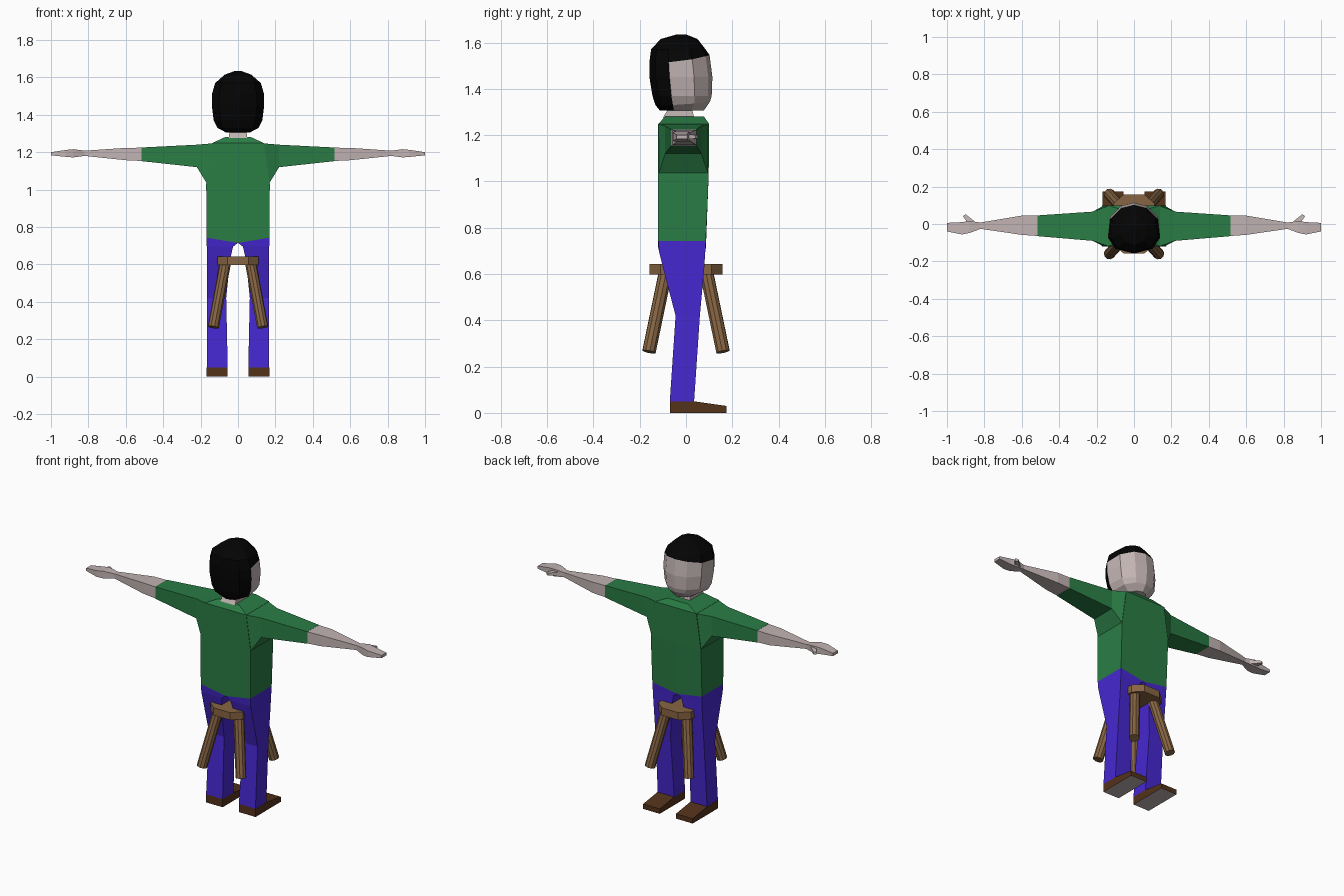
import bpy, bmesh, math
from mathutils import Vector

if "Cube" in bpy.data.objects:
    bpy.data.objects.remove(bpy.data.objects["Cube"])


def material(name, rgb):
    m = bpy.data.materials.new(name)
    m.diffuse_color = (*[(c / 255) ** 2.2 for c in rgb], 1)
    m.use_nodes = True
    m.node_tree.nodes["Principled BSDF"].inputs["Base Color"].default_value = m.diffuse_color
    return m


GREEN = material("shirt green", (46, 124, 71))
BLUE = material("trouser blue", (72, 44, 208))
SKIN = material("pale skin", (192, 178, 177))
BLACK = material("hair black", (12, 12, 12))
SHOE = material("shoe brown", (84, 53, 32))
WOOD = material("stool wood", (134, 101, 69))


def loft(name, rings, mats, rule=None):
    """Skin a list of equal-length rings and cap both ends."""
    bm = bmesh.new()
    vs = [[bm.verts.new(p) for p in r] for r in rings]
    n = len(rings[0])
    for a, b in zip(vs, vs[1:]):
        for i in range(n):
            j = (i + 1) % n
            bm.faces.new((a[i], a[j], b[j], b[i]))
    bm.faces.new(vs[0])
    bm.faces.new(vs[-1])
    bmesh.ops.recalc_face_normals(bm, faces=bm.faces)
    if rule:
        for f in bm.faces:
            f.material_index = rule(f.calc_center_median(), f.normal)
    me = bpy.data.meshes.new(name)
    bm.to_mesh(me)
    bm.free()
    for m in mats:
        me.materials.append(m)
    ob = bpy.data.objects.new(name, me)
    bpy.context.collection.objects.link(ob)
    return ob


def zrect(x0, x1, y0, y1, z0, z1=None):
    """Rectangle across z; z0 at the x0 side, z1 at the x1 side."""
    z1 = z0 if z1 is None else z1
    return [(x0, y0, z0), (x1, y0, z1), (x1, y1, z1), (x0, y1, z0)]


def xrect(s, x, y0, y1, z0, z1, xtop=None):
    xt = x if xtop is None else xtop
    return [(s * x, y0, z0), (s * x, y1, z0), (s * xt, y1, z1), (s * xt, y0, z1)]


# shirt body, with a hem that dips in the middle
def body_ring(x, y0, y1, z, dip=0.0):
    return [(-x, y0, z), (0, y0, z - dip), (x, y0, z),
            (x, y1, z), (0, y1, z - dip), (-x, y1, z)]


loft("shirt", [body_ring(0.168, -0.12, 0.086, 0.743, 0.028),
               body_ring(0.17, -0.12, 0.098, 1.03),
               body_ring(0.14, -0.12, 0.1, 1.248),
               body_ring(0.07, -0.09, 0.078, 1.28)], [GREEN])

# neck
loft("neck", [zrect(-0.05, 0.05, -0.1, 0.035, 1.275),
              zrect(-0.042, 0.042, -0.06, 0.02, 1.34)], [SKIN])

# head with hair painted on the back and crown
HALF = [(0, 1), (0.5, 0.87), (0.92, 0.42), (1, -0.36), (0.72, -0.8), (0, -1)]
OUTLINE = HALF + [(-x, y) for x, y in HALF[-2:0:-1]]


def head_ring(hx, hy, cy, z, tilt=0.0):
    return [(x * hx, cy + y * hy, z + tilt * max(0, y)) for x, y in OUTLINE]


loft("head", [head_ring(0.065, 0.095, -0.018, 1.306),
              head_ring(0.11, 0.118, -0.014, 1.33, 0.015),
              head_ring(0.13, 0.128, -0.017, 1.37),
              head_ring(0.14, 0.136, -0.022, 1.45),
              head_ring(0.138, 0.13, -0.028, 1.515, 0.03),
              head_ring(0.122, 0.118, -0.033, 1.57),
              head_ring(0.07, 0.08, -0.03, 1.615),
              head_ring(0.015, 0.02, -0.02, 1.635)], [BLACK, SKIN],
     lambda c, n: int((c.y > -0.066 and c.z < 1.51) or n.z < -0.95))

for s, side in ((-1, "left"), (1, "right")):
    # sleeve flaring into the torso
    loft(side + "_sleeve", [xrect(s, 0.165, -0.119, 0.097, 1.03, 1.247, 0.138),
                            xrect(s, 0.22, -0.09, 0.066, 1.12, 1.24),
                            xrect(s, 0.515, -0.065, 0.046, 1.152, 1.225)], [GREEN])
    # forearm and flat hand
    loft(side + "_forearm", [xrect(s, 0.515, -0.064, 0.045, 1.153, 1.224),
                             xrect(s, 0.6, -0.058, 0.045, 1.157, 1.223),
                             xrect(s, 0.82, -0.026, 0.008, 1.18, 1.208),
                             xrect(s, 0.88, -0.048, 0.016, 1.172, 1.216),
                             xrect(s, 0.92, -0.056, 0.01, 1.175, 1.212),
                             xrect(s, 1.0, -0.04, 0.006, 1.183, 1.2)], [SKIN])
    # thumb
    loft(side + "_thumb", [[(s * 0.845, 0.008, z) for z in (1.182, 1.206)]
                           + [(s * 0.885, 0.0, z) for z in (1.206, 1.182)],
                           [(s * 0.9, 0.052, z) for z in (1.185, 1.2)]
                           + [(s * 0.915, 0.042, z) for z in (1.2, 1.185)]], [SKIN])
    # trouser leg, arching up to the crotch
    loft(side + "_leg", [zrect(s * 0.055, s * 0.167, -0.07, 0.035, 0.05),
                         zrect(s * 0.063, s * 0.165, -0.045, 0.06, 0.42),
                         zrect(s * 0.042, s * 0.166, -0.1, 0.079, 0.63),
                         zrect(s * 0.026, s * 0.167, -0.116, 0.083, 0.695),
                         zrect(0, s * 0.168, -0.12, 0.086, 0.715, 0.743)], [BLUE])
    # shoe with sloping toe and pale sole
    loft(side + "_shoe", [[(s * x, -0.07, 0), (s * x, 0.175, 0), (s * x, 0.175, 0.03),
                           (s * x, 0.035, 0.05), (s * x, -0.07, 0.05)]
                          for x in (0.055, 0.168)], [SHOE, SKIN],
         lambda c, n: int(n.z < -0.9))

# stool seat: a board with clipped corners
SEAT = [(0.055, 0.158), (0.11, 0.11), (0.11, -0.11), (0.055, -0.158)]
SEAT += [(-x, y) for x, y in reversed(SEAT)]
loft("stool_seat", [[(x, y, z) for x, y in SEAT] for z in (0.597, 0.643)], [WOOD])

# splayed round stool legs
for sx in (-1, 1):
    for sy in (-1, 1):
        top = Vector((sx * 0.067, sy * 0.088, 0.61))
        foot = Vector((sx * 0.132, sy * 0.16, 0.264))
        turn = (top - foot).to_track_quat('Z', 'Y')
        ring = [turn @ Vector((0.03 * math.cos(a), 0.03 * math.sin(a), 0))
                for a in [i * math.tau / 10 for i in range(10)]]
        loft("stool_leg", [[foot + p for p in ring], [top + p for p in ring]], [WOOD])
